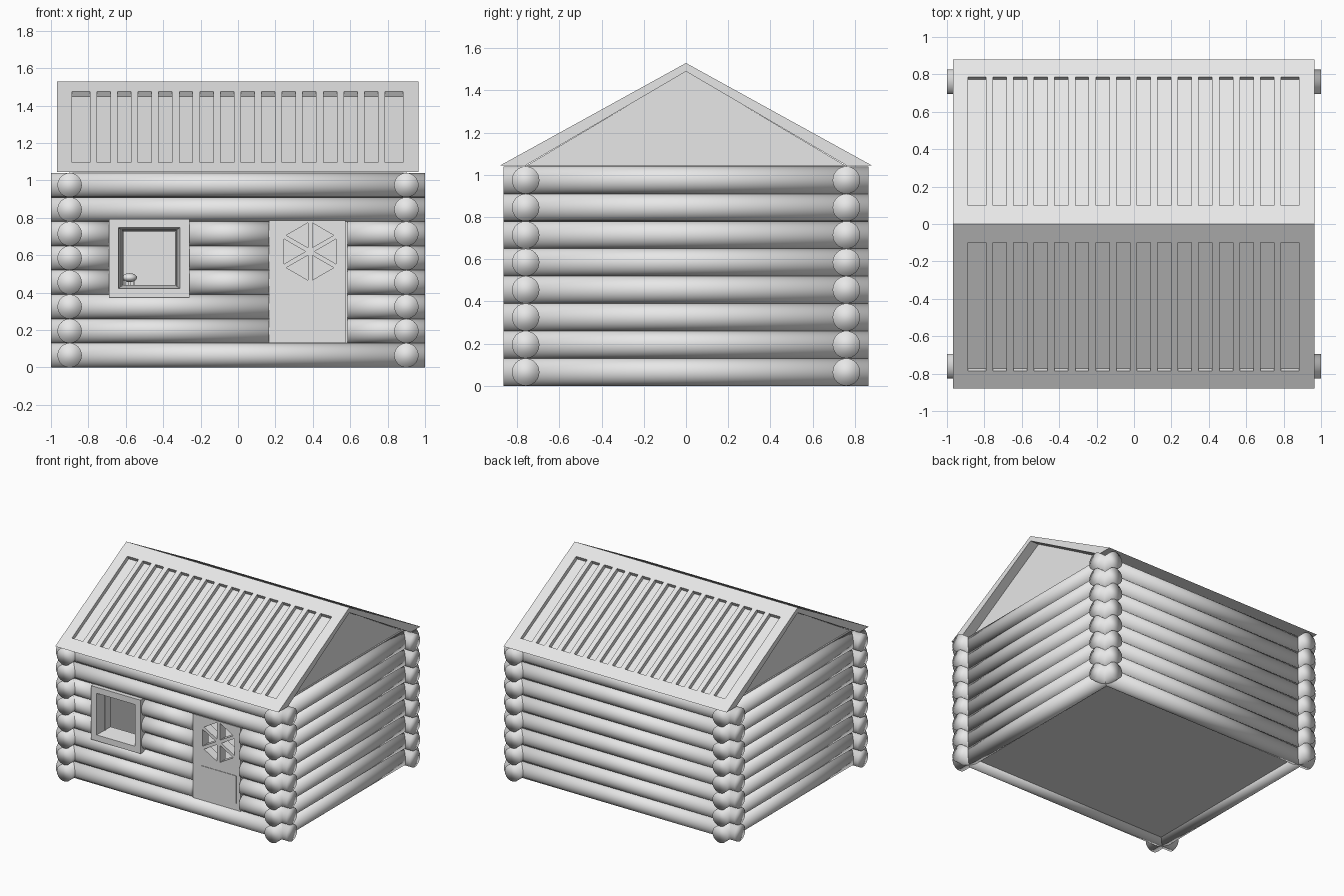
import bpy, bmesh, math
from mathutils import Vector, Matrix

if "Cube" in bpy.data.objects:
    bpy.data.objects.remove(bpy.data.objects["Cube"], do_unlink=True)

grey = bpy.data.materials.new("plain_grey")
grey.use_nodes = True
grey.diffuse_color = (0.8, 0.8, 0.8, 1)
grey.node_tree.nodes["Principled BSDF"].inputs["Base Color"].default_value = (0.8, 0.8, 0.8, 1)


def add_object(name, bm, smooth=False):
    bmesh.ops.recalc_face_normals(bm, faces=bm.faces[:])
    for f in bm.faces:
        f.smooth = smooth
    mesh = bpy.data.meshes.new(name)
    bm.to_mesh(mesh)
    bm.free()
    mesh.materials.append(grey)
    obj = bpy.data.objects.new(name, mesh)
    bpy.context.collection.objects.link(obj)
    return obj


def box(name, low, high):
    low, high = Vector(low), Vector(high)
    bm = bmesh.new()
    bmesh.ops.create_cube(bm, size=1)
    for v in bm.verts:
        v.co = (low + high) / 2 + v.co * (high - low)
    return add_object(name, bm)


def log(name, start, end):
    start, end = Vector(start), Vector(end)
    axis = end - start
    bm = bmesh.new()
    turn = axis.to_track_quat('Z', 'Y').to_matrix().to_4x4()
    bmesh.ops.create_cone(bm, cap_ends=True, segments=32, radius1=R, radius2=R,
                          depth=axis.length,
                          matrix=Matrix.Translation((start + end) / 2) @ turn)
    return add_object(name, bm, smooth=True)


def panel(name, outlines, y_front, y_back):
    """Upright panel: first outline is the edge, the others are holes."""
    curve = bpy.data.curves.new(name, 'CURVE')
    curve.dimensions = '2D'
    curve.fill_mode = 'BOTH'
    curve.extrude = (y_back - y_front) / 2
    for pts in outlines:
        s = curve.splines.new('POLY')
        s.points.add(len(pts) - 1)
        s.use_cyclic_u = True
        for p, (x, z) in zip(s.points, pts):
            p.co = (x, z, 0, 1)
    helper = bpy.data.objects.new(name, curve)
    bpy.context.collection.objects.link(helper)
    bpy.context.view_layer.update()
    shape = helper.evaluated_get(bpy.context.evaluated_depsgraph_get())
    mesh = bpy.data.meshes.new_from_object(shape)
    bm = bmesh.new()
    bm.from_mesh(mesh)
    bmesh.ops.remove_doubles(bm, verts=bm.verts[:], dist=1e-5)
    bm.transform(Matrix.Translation((0, (y_front + y_back) / 2, 0))
                 @ Matrix.Rotation(math.pi / 2, 4, 'X'))
    bpy.data.objects.remove(helper)
    bpy.data.meshes.remove(mesh)
    return add_object(name, bm)


def rect(x0, x1, z0, z1):
    return [(x0, z0), (x1, z0), (x1, z1), (x0, z1)]


# Log walls, with the front rows broken by the window and the door
R, ROWS = 0.065, 8
WALL_X, WALL_Y, END_X, END_Y = 0.9, 0.76, 1.0, 0.865
for row in range(ROWS):
    z = R + 2 * R * row
    for side, sx in (("left", 1), ("right", -1)):
        log(f"{side}_log", (sx * WALL_X, -END_Y, z), (sx * WALL_X, END_Y, z))
    log("back_log", (-END_X, WALL_Y, z), (END_X, WALL_Y, z))
    spans = [(-END_X, END_X)]
    if 1 <= row <= 2:
        spans = [(-END_X, 0.165), (0.585, END_X)]
    elif 3 <= row <= 5:
        spans = [(-END_X, -0.685), (-0.265, 0.165), (0.585, END_X)]
    for a, b in spans:
        log("front_log", (a, -WALL_Y, z), (b, -WALL_Y, z))

# Flat inner room
IN_X, IN_Y, FLOOR, TOP = 0.83, 0.69, 0.03, 1.045
box("floor", (-WALL_X, -WALL_Y, FLOOR), (WALL_X, WALL_Y, 0.06))
box("back_lining", (-WALL_X, IN_Y, FLOOR), (WALL_X, WALL_Y, TOP))
for side, sx in (("left", 1), ("right", -1)):
    xs = sorted((sx * IN_X, sx * WALL_X))
    box(f"{side}_lining", (xs[0], -WALL_Y, FLOOR), (xs[1], WALL_Y, TOP))
panel("front_lining", [rect(-WALL_X, WALL_X, FLOOR, TOP),
                       rect(-0.62, -0.33, 0.43, 0.735),
                       rect(0.175, 0.565, 0.14, 0.775)], -WALL_Y, -IN_Y)

# Window frame with a tapered reveal, lofted from rectangular rings
bm = bmesh.new()
rings = []
for half_w, half_h, y in ((0.215, 0.21, -0.70), (0.215, 0.21, -0.835),
                          (0.165, 0.163, -0.835), (0.138, 0.143, -0.70)):
    rings.append([bm.verts.new((x, y, z)) for x, z in
                  rect(-0.475 - half_w, -0.475 + half_w, 0.585 - half_h, 0.585 + half_h)])
for a, b in zip(rings, rings[1:] + rings[:1]):
    for i in range(4):
        j = (i + 1) % 4
        bm.faces.new((a[i], a[j], b[j], b[i]))
add_object("window_frame", bm)

# Door with six panes cut in a hexagon and a lower plate
outlines = [rect(0.165, 0.575, 0.13, 0.785)]
for k in range(6):
    a0 = math.radians(30 + 60 * k)
    a1 = a0 + math.pi / 3
    mid = (a0 + a1) / 2
    tri = [(0, 0)] + [(0.132 * math.cos(a), 0.132 * math.sin(a)) for a in (a0, a1)]
    outlines.append([(0.385 + x + 0.024 * math.cos(mid), 0.62 + z + 0.024 * math.sin(mid))
                     for x, z in tri])
panel("door", outlines, -0.79, -0.72)
box("door_lower_plate", (0.228, -0.794, 0.185), (0.54, -0.785, 0.4))

# Gable block under the roof
EAVE, APEX = 1.045, 1.53
bm = bmesh.new()
ends = [[bm.verts.new((x, y, z)) for y, z in ((-0.77, 1.035), (0.77, 1.035), (0, 1.492))]
        for x in (-0.89, 0.89)]
bm.faces.new(ends[0])
bm.faces.new(ends[1])
for i in range(3):
    j = (i + 1) % 3
    bm.faces.new((ends[0][i], ends[0][j], ends[1][j], ends[1][i]))
add_object("gable", bm)

# Roof: a grid of faces per slope, slots sunk into it
HALF_Y, ROOF_X0, ROOF_X1 = 0.88, -0.968, 0.965
SLOTS = 16
columns = [ROOF_X0]
for i in range(SLOTS):
    centre = -0.827 + i * 0.11 + 0.11
    left, right = centre - 0.147, centre - 0.075
    if i == 0:
        left -= 0.024
    if i == SLOTS - 1:
        right += 0.024
    columns += [left, right]
columns.append(ROOF_X1)
rows = [-HALF_Y, -0.787, -0.1, 0, 0.1, 0.787, HALF_Y]
bm = bmesh.new()
grid = [[bm.verts.new((x, y, APEX - (APEX - EAVE) * abs(y) / HALF_Y)) for x in columns]
        for y in rows]
slots = []
for r in range(len(rows) - 1):
    for c in range(len(columns) - 1):
        f = bm.faces.new((grid[r][c], grid[r][c + 1], grid[r + 1][c + 1], grid[r + 1][c]))
        if c % 2 == 1 and r in (1, 4):
            slots.append(f)
bm.normal_update()
bmesh.ops.inset_individual(bm, faces=slots, thickness=0, depth=-0.03)
# Underside and barge edges
under = [[bm.verts.new((x, y, z)) for y, z in ((-0.76, EAVE), (0, 1.49), (0.76, EAVE))]
         for x in (ROOF_X0, ROOF_X1)]
for col, u in ((0, under[0]), (-1, under[1])):
    edge = [line[col] for line in grid]
    bm.faces.new(edge[:4] + [u[1], u[0]])
    bm.faces.new(edge[3:] + [u[2], u[1]])
for k in range(2):
    bm.faces.new((under[0][k], under[0][k + 1], under[1][k + 1], under[1][k]))
bm.faces.new(grid[0] + [under[1][0], under[0][0]])
bm.faces.new(grid[-1] + [under[1][2], under[0][2]])
add_object("roof", bm)

# Small stool inside the room
bm = bmesh.new()
bmesh.ops.create_uvsphere(bm, u_segments=20, v_segments=10, radius=0.04,
                          matrix=Matrix.Translation((-0.58, 0.33, 0.48))
                          @ Matrix.Diagonal((1, 1, 0.6, 1)))
add_object("stool_seat", bm, smooth=True)
for dx, dy in ((-0.025, -0.015), (0.025, -0.015), (0, 0.025)):
    x, y = -0.58 + dx, 0.33 + dy
    box("stool_leg", (x - 0.005, y - 0.005, 0.05), (x + 0.005, y + 0.005, 0.475))
